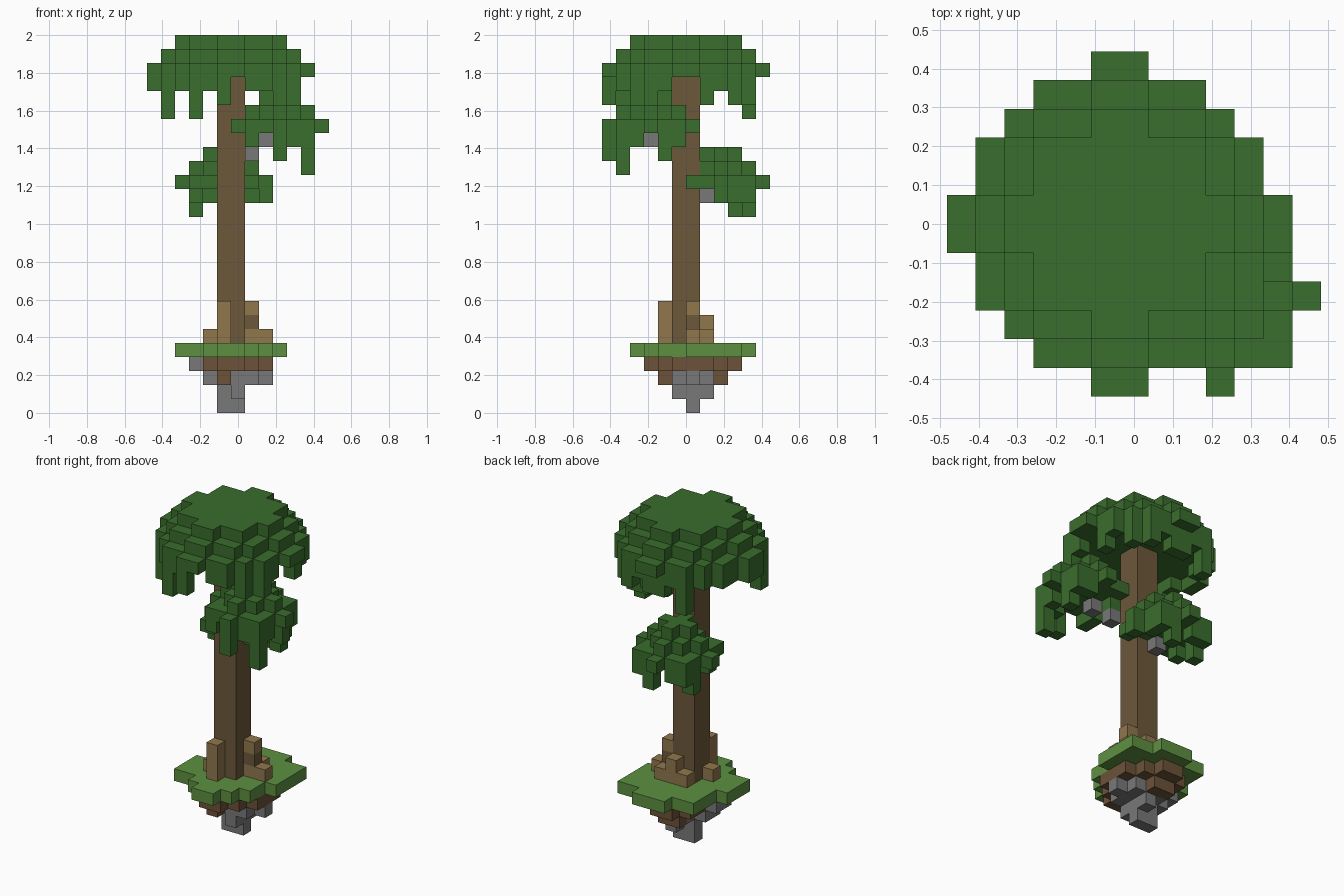
import bpy
import bmesh
from mathutils import Vector

S = 2 / 27  # edge of one block
cube = bpy.data.objects.get("Cube")
if cube:
    bpy.data.objects.remove(cube, do_unlink=True)


def material(name, rgb):
    m = bpy.data.materials.new(name)
    m.use_nodes = True
    color = (*rgb, 1)
    m.diffuse_color = color
    m.node_tree.nodes["Principled BSDF"].inputs["Base Color"].default_value = color
    return m


leaf = material("leaf green", (0.042, 0.155, 0.026))
grass = material("grass green", (0.11, 0.28, 0.053))
bark = material("bark brown", (0.155, 0.098, 0.044))
dirt = material("dirt brown", (0.15, 0.085, 0.04))
root = material("root tan", (0.28, 0.185, 0.073))
stone = material("stone grey", (0.19, 0.19, 0.19))

SIDES = [Vector(d) for d in ((1, 0, 0), (-1, 0, 0), (0, 1, 0), (0, -1, 0), (0, 0, 1), (0, 0, -1))]


def blocks(name, cells, mat):
    """Turn a set of grid cells into one skin of outer faces."""
    cells = set(cells)
    bm = bmesh.new()
    for c in cells:
        mid = Vector(c) + Vector((0.5, 0.5, 0.5))
        for d in SIDES:
            if tuple(int(a + b) for a, b in zip(c, d)) in cells:
                continue
            a = Vector((d.y, d.z, d.x)) / 2
            b = d.cross(a)
            pts = [mid + d / 2 + p for p in (-a - b, a - b, a + b, b - a)]
            bm.faces.new([bm.verts.new(((p.x - 0.5) * S, p.y * S, p.z * S)) for p in pts])
    bmesh.ops.remove_doubles(bm, verts=bm.verts, dist=S / 100)
    bmesh.ops.dissolve_limit(bm, angle_limit=0.01, verts=bm.verts, edges=bm.edges)
    me = bpy.data.meshes.new(name)
    bm.to_mesh(me)
    bm.free()
    me.materials.append(mat)
    ob = bpy.data.objects.new(name, me)
    bpy.context.collection.objects.link(ob)
    return ob


def box(u0, u1, v0, v1, k0, k1):
    return {(u, v, k) for u in range(u0, u1 + 1) for v in range(v0, v1 + 1) for k in range(k0, k1 + 1)}


def rows(k, v_top, spans):
    """One layer given as spans in x, listed from back to front."""
    return {c for i, (a, b) in enumerate(spans) for c in box(a, b, v_top - i, v_top - i, k, k)}


def disc(k, halves):
    """Symmetric layer around the trunk from its half widths."""
    return rows(k, len(halves) - 1, [(-h, h - 1) for h in halves[::-1] + halves])


def tuft(u, v, k, r):
    """Square layer with a single block on each side."""
    return box(u - r, u + r, v - r, v + r, k, k) | box(u - r - 1, u + r + 1, v, v, k, k) | \
        box(u, u, v - r - 1, v + r + 1, k, k)


def rim(layer, drop=1):
    """Edge cells of a layer, moved down."""
    return {(u, v, k - drop) for u, v, k in layer
            if any((u + a, v + b, k) not in layer for a, b in ((1, 0), (-1, 0), (0, 1), (0, -1)))}


def strands(top, ends):
    """Hanging columns from a level down to each end level."""
    return {c for u, v, k in ends for c in box(u, u, v, v, k, top)}


# Trunk
trunk = box(-1, 0, -1, 0, 4, 23)
blocks("trunk", trunk, bark)
blocks("root_knot", {(1, 0, 6)}, bark)

# Main crown: dome, broken rim and hanging strands
wide = disc(24, [6, 5, 5, 4, 3, 1])
crown = disc(26, [4, 3, 3, 1]) | disc(25, [5, 4, 4, 3, 1]) | wide
crown |= {c for c in rim(wide) if c[0] < 5 and c[1] < 5 and c[:2] != (0, -6)}
crown |= strands(23, [(-5, -3, 21), (-3, -5, 21), (-3, 4, 21), (-1, -6, 22), (-1, 4, 22),
                      (0, 4, 22), (2, 4, 22), (3, 3, 22), (4, 1, 22), (3, -4, 22)])
blocks("main_crown", crown, leaf)


def small_crown(name, u, v, k, skip, ends):
    base = tuft(u, v, k, 2)
    cells = base | tuft(u, v, k + 1, 1) | tuft(u, v, k + 2, 0)
    cells |= {c for c in rim(base) if c[:2] not in skip} | strands(k - 1, ends)
    blocks(name, cells - trunk, leaf)


# Side crowns
small_crown("upper_side_crown", 3, -3, 20,
            {(2, -5), (3, 0), (6, -3), (0, -3), (1, -1), (2, -1)},
            [(5, -5, 17), (3, -6, 18), (5, -2, 18)])
small_crown("lower_side_crown", -1, 2, 16,
            {(-1, 5), (-4, 2), (1, 0), (1, 1), (-3, 0), (-2, 0), (0, 0), (-1, -1)},
            [(-3, 3, 14), (0, 4, 14)])

# Branches holding the side crowns
blocks("upper_branch", {(1, -2, 18), (2, -3, 19)}, stone)
blocks("lower_branch", {(-1, 1, 15)}, stone)

# Roots at the foot of the trunk
blocks("roots", box(-1, -1, -2, -2, 5, 7) | box(-1, 1, 1, 1, 5, 5) | box(1, 2, 0, 0, 5, 5)
       | {(0, 1, 6), (1, 0, 7), (-2, -1, 5)}, root)

# Floating island: grass, dirt and stone
blocks("grass_layer", rows(4, 4, [(-1, 1), (-3, 3), (-3, 3), (-3, 3), (-4, 3), (-4, 2),
                                  (-4, 2), (-2, 1), (-1, 0)]), grass)
blocks("dirt_layer", rows(3, 3, [(-1, 0), (-2, 1), (-2, 2), (-2, 2), (-2, 2), (-2, 1), (-1, 0)])
       | box(-1, 0, 2, 2, 2, 2) | {(-1, -2, 2)}, dirt)
blocks("stone_base", box(-3, -3, -1, 0, 3, 3) | rows(2, 1, [(-1, 1), (-2, 2), (-2, 1)])
       | rows(1, 1, [(0, 0), (-1, 0), (0, 0)]) | box(-1, 0, 0, 0, 0, 0), stone)
